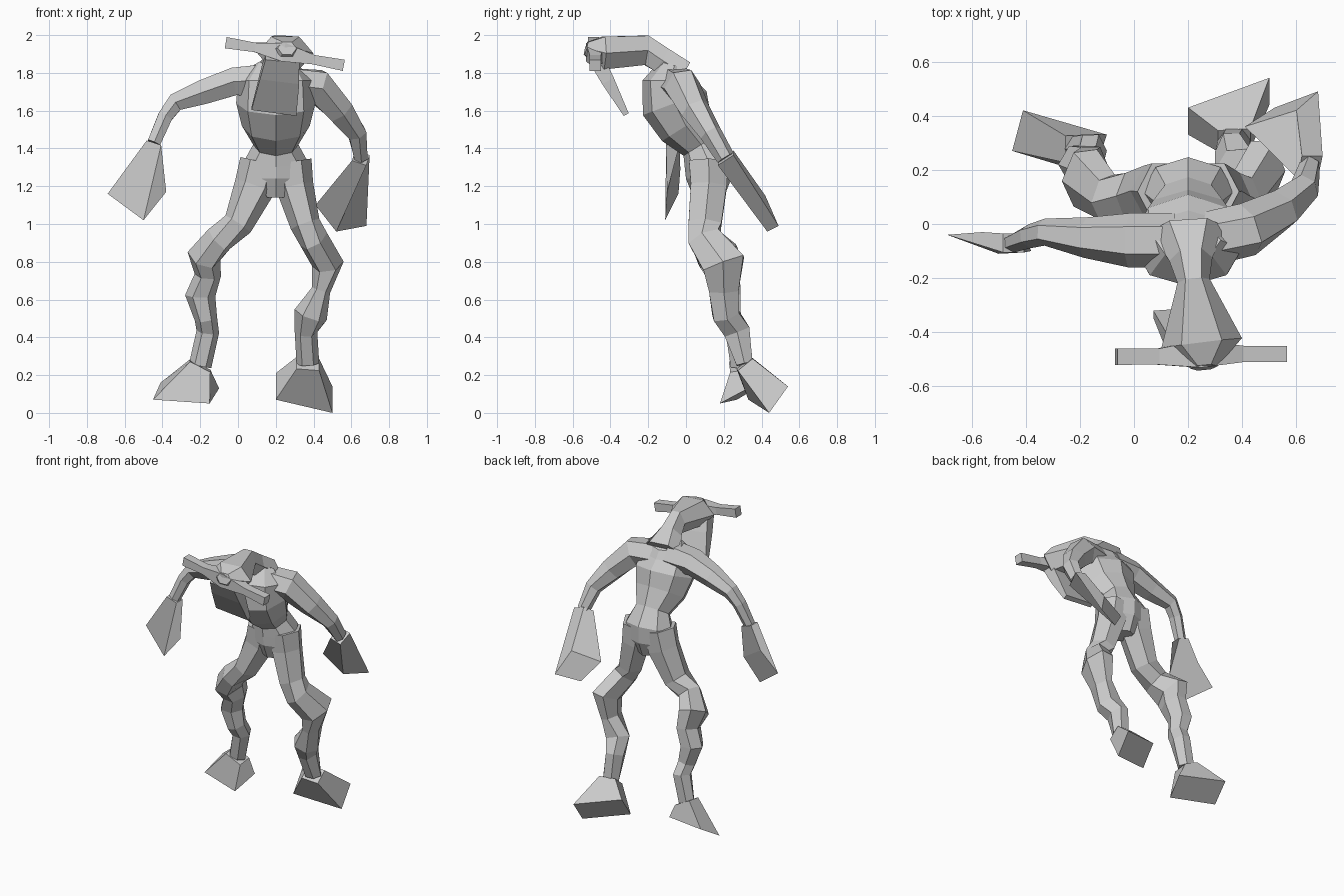
import bpy
import bmesh
import math
from mathutils import Vector

cube = bpy.data.objects.get("Cube")
if cube:
    bpy.data.objects.remove(cube, do_unlink=True)

clay = bpy.data.materials.new("clay grey")
clay.use_nodes = True
COLOUR = (0.6, 0.6, 0.6, 1)
clay.diffuse_color = COLOUR
clay.node_tree.nodes["Principled BSDF"].inputs["Base Color"].default_value = COLOUR

X, Y = Vector((1, 0, 0)), Vector((0, 1, 0))


def ring_points(centre, tangent, across, a, b, sides):
    """Polygon around centre, square to tangent; four sides give a box."""
    u = (across - tangent * across.dot(tangent)).normalized()
    v = tangent.cross(u)
    box = sides == 4
    phase, grow = (math.pi / 4, math.sqrt(2)) if box else (0, 1)
    angles = [phase + math.tau * i / sides for i in range(sides)]
    return [centre + grow * (u * a * math.cos(t) + v * b * math.sin(t)) for t in angles]


def match(points, target):
    """Order points so that they join target without a twist."""
    n = len(points)
    orders = [[points[(s + d * i) % n] for i in range(n)] for s in range(n) for d in (1, -1)]
    return min(orders, key=lambda o: sum((p - q).length for p, q in zip(o, target)))


def loft(name, rows, across, sides=6, end=None):
    """Skin through rings given as x, y, z, half width, half depth."""
    centres = [Vector(r[:3]) for r in rows]
    path = list(centres)
    if end:
        end = [Vector(p) for p in end]
        path.append(sum(end, Vector()) / len(end))
    rings = []
    for i, row in enumerate(rows):
        tangent = (path[min(i + 1, len(path) - 1)] - path[max(i - 1, 0)]).normalized()
        rings.append(ring_points(centres[i], tangent, across, row[3], row[4], sides))
    if end:
        rings.append(match(end, rings[-1]))

    bm = bmesh.new()
    loops = [[bm.verts.new(p) for p in ring] for ring in rings]
    for low, high in zip(loops, loops[1:]):
        for i in range(sides):
            j = (i + 1) % sides
            bm.faces.new((low[i], low[j], high[j], high[i]))
    bm.faces.new(loops[0])
    bm.faces.new(loops[-1])
    bmesh.ops.recalc_face_normals(bm, faces=bm.faces)
    mesh = bpy.data.meshes.new(name)
    bm.to_mesh(mesh)
    bm.free()
    mesh.materials.append(clay)
    obj = bpy.data.objects.new(name, mesh)
    bpy.context.collection.objects.link(obj)
    return obj


# Torso, from crotch to shoulders
loft("torso", [
    (.2, .12, 1.14, .06, .08), (.2, .12, 1.24, .17, .12), (.2, .12, 1.33, .17, .13),
    (.2, .08, 1.42, .12, .11), (.2, 0, 1.52, .18, .15), (.2, -.06, 1.64, .21, .18),
    (.2, -.09, 1.76, .2, .14), (.2, -.06, 1.84, .12, .08)], X, 8)

# Neck widening into a hooded head
loft("neck_and_head", [
    (.2, -.02, 1.8, .14, .08), (.21, -.13, 1.87, .08, .08), (.22, -.21, 1.92, .06, .09),
    (.25, -.44, 1.905, .15, .1), (.26, -.53, 1.93, .05, .04)], X)

# Bar of horns across the brow
loft("horns", [
    (-.065, -.49, 1.96, .03, .03), (.09, -.49, 1.935, .03, .025),
    (.24, -.48, 1.91, .05, .05), (.4, -.48, 1.87, .03, .025),
    (.56, -.48, 1.84, .03, .03)], Y, 4)

# Long face hanging back towards the chest
loft("face", [
    (.235, -.48, 1.88, .09, .04), (.22, -.42, 1.77, .105, .035),
    (.19, -.325, 1.595, .12, .015)], X, 4)

# Arms, each ending in a flared hand
right_arm = [
    (.15, -.06, 1.76, .1, .1), (-.02, -.06, 1.755, .1, .085), (-.18, -.05, 1.7, .075, .075),
    (-.33, -.03, 1.645, .05, .055), (-.385, -.045, 1.57, .045, .045),
    (-.445, -.07, 1.43, .035, .04)]
left_arm = [
    (.25, -.06, 1.74, .1, .1), (.42, -.02, 1.73, .1, .1), (.54, .05, 1.6, .08, .08),
    (.63, .13, 1.48, .06, .055), (.65, .21, 1.35, .05, .04)]
right_hand_end = [(-.69, -.04, 1.16), (-.5, -.11, 1.02), (-.38, -.1, 1.17), (-.56, -.03, 1.29)]
left_hand_end = [(.68, .49, .99), (.52, .43, .96), (.41, .36, 1.1), (.6, .42, 1.15)]

# Crooked legs, each ending in a splayed foot
right_leg = [
    (.12, .12, 1.33, .11, .12), (.09, .12, 1.2, .11, .11), (0, .1, 1, .08, .1),
    (-.1, .1, .92, .08, .09), (-.18, .17, .83, .09, .13), (-.16, .2, .73, .07, .1),
    (-.2, .22, .62, .08, .08), (-.17, .23, .5, .06, .07), (-.16, .27, .43, .06, .07),
    (-.2, .28, .25, .06, .05)]
left_leg = [
    (.28, .12, 1.33, .11, .12), (.3, .12, 1.2, .1, .11), (.355, .1, 1, .08, .1),
    (.4, .1, .92, .08, .1), (.475, .2, .79, .085, .13), (.44, .2, .65, .05, .09),
    (.385, .21, .52, .09, .08), (.36, .27, .43, .06, .08), (.37, .31, .26, .06, .05)]
right_foot_end = [(-.45, .27, .07), (-.15, .18, .05), (-.1, .33, .13), (-.41, .42, .16)]
left_foot_end = [(.2, .33, .07), (.5, .44, 0), (.5, .54, .14), (.2, .43, .21)]

for side, arm, hand_end, leg, foot_end in (
        ("right", right_arm, right_hand_end, right_leg, right_foot_end),
        ("left", left_arm, left_hand_end, left_leg, left_foot_end)):
    loft(side + "_arm", arm, Y)
    loft(side + "_hand", arm[-1:], Y, 4, hand_end)
    loft(side + "_leg", leg, X)
    loft(side + "_foot", leg[-1:], X, 4, foot_end)
